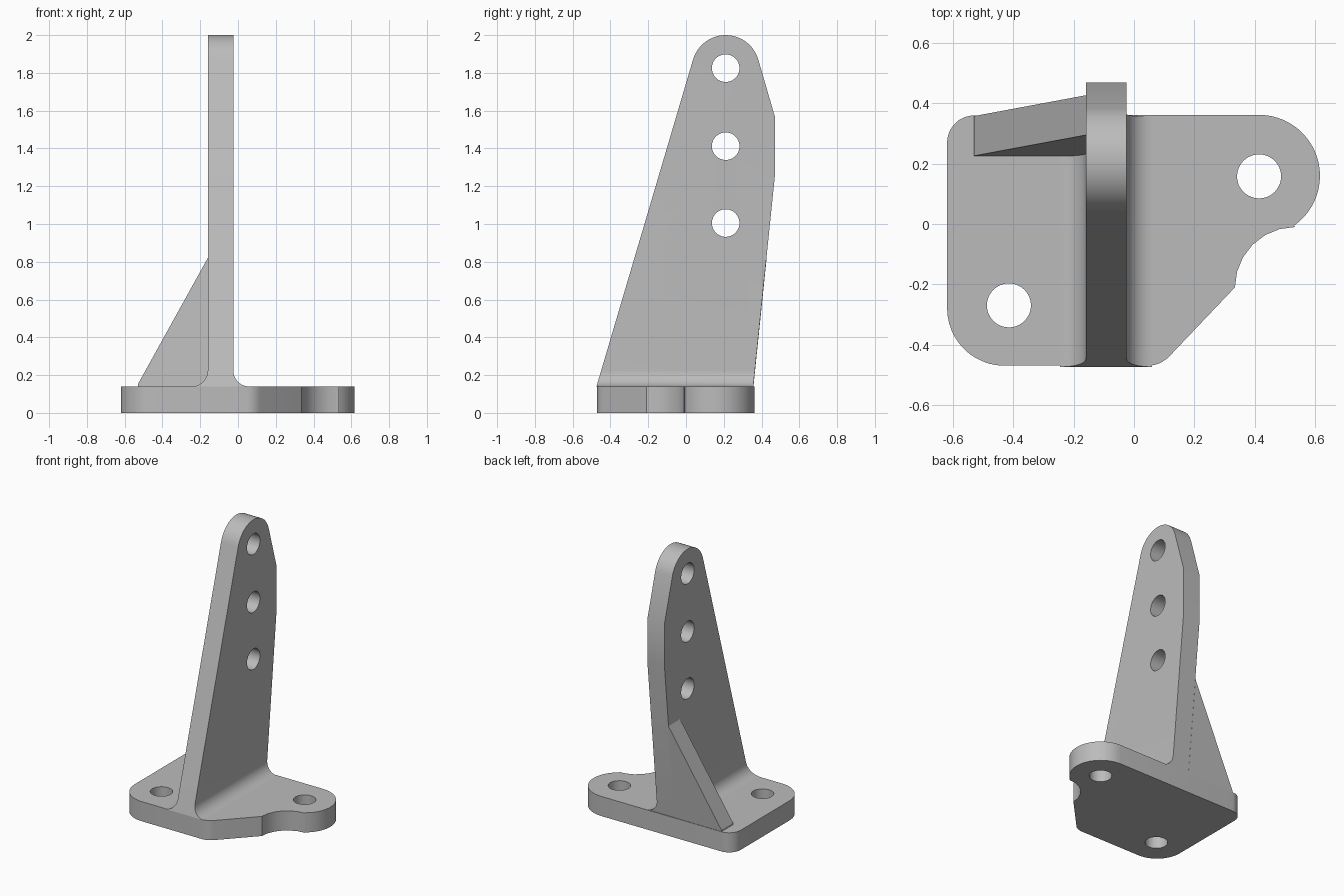
import bpy, bmesh
from math import cos, sin, radians
from mathutils import Vector

cube = bpy.data.objects.get("Cube")
if cube:
    bpy.data.objects.remove(cube, do_unlink=True)

grey = bpy.data.materials.new("satin grey")
grey.use_nodes = True
grey.diffuse_color = (0.5, 0.5, 0.5, 1)
grey.node_tree.nodes["Principled BSDF"].inputs["Base Color"].default_value = (0.5, 0.5, 0.5, 1)

PLATE_TOP = 0.14
WALL_LEFT, WALL_RIGHT = -0.025, -0.16


def arc(cx, cy, r, start, end, steps=12):
    """Points along an arc, angles in degrees."""
    angles = [radians(start + (end - start) * i / steps) for i in range(steps + 1)]
    return [(cx + r * cos(a), cy + r * sin(a)) for a in angles]


def prism(name, outline, axis, low, high):
    """Extrude a 2D outline along x, y or z."""
    place = {"x": lambda a, b, t: (t, a, b),
             "y": lambda a, b, t: (a, t, b),
             "z": lambda a, b, t: (a, b, t)}[axis]
    bm = bmesh.new()
    face = bm.faces.new([bm.verts.new(place(a, b, low)) for a, b in outline])
    grown = bmesh.ops.extrude_face_region(bm, geom=[face])["geom"]
    moved = [v for v in grown if isinstance(v, bmesh.types.BMVert)]
    bmesh.ops.translate(bm, verts=moved, vec=Vector(place(0, 0, high - low)))
    bmesh.ops.recalc_face_normals(bm, faces=bm.faces)
    mesh = bpy.data.meshes.new(name)
    bm.to_mesh(mesh)
    bm.free()
    mesh.materials.append(grey)
    obj = bpy.data.objects.new(name, mesh)
    bpy.context.collection.objects.link(obj)
    return obj


def activate(obj):
    bpy.ops.object.select_all(action="DESELECT")
    obj.select_set(True)
    bpy.context.view_layer.objects.active = obj


def combine(obj, cutter, operation):
    """Apply a boolean and discard the cutter."""
    activate(obj)
    mod = obj.modifiers.new("cut", "BOOLEAN")
    mod.object, mod.operation, mod.solver = cutter, operation, "EXACT"
    bpy.ops.object.modifier_apply(modifier=mod.name)
    bpy.data.objects.remove(cutter, do_unlink=True)


def drill(obj, centres, r, axis):
    for a, b in centres:
        hole = prism("hole_cutter", arc(a, b, r, 0, 352.5, 47), axis, -1, 1)
        combine(obj, hole, "DIFFERENCE")


# Base plate: rounded corners, bolt lobe on the left and a scalloped cut-out
outline = (arc(-0.43, -0.28, 0.19, 180, 270)
           + arc(0.045, -0.37, 0.1, 270, 315, 6)
           + arc(0.535, -0.21, 0.2, 180, 90, 6)
           + arc(0.415, 0.16, 0.202, -55, 90, 24)
           + arc(-0.53, 0.27, 0.09, 90, 180))
base_plate = prism("base_plate", outline, "z", 0, PLATE_TOP)
drill(base_plate, [(0.415, 0.158), (-0.415, -0.27)], 0.073, "z")

# Upright: side profile intersected with a wall section flared by fillets
profile = ([(-0.474, PLATE_TOP)]
           + arc(0.21, 1.82, 0.18, 163.4, 15.8, 24)
           + [(0.47, 1.57), (0.47, 1.25), (0.356, PLATE_TOP)])
upright = prism("upright", profile, "x", -0.5, 0.4)
R = 0.085
section = (arc(WALL_LEFT + R, PLATE_TOP + R, R, 270, 180)
           + [(WALL_LEFT, 2.1), (WALL_RIGHT, 2.1)]
           + arc(WALL_RIGHT - R, PLATE_TOP + R, R, 0, -90)
           + [(WALL_RIGHT - R, 0.1), (WALL_LEFT + R, 0.1)])
combine(upright, prism("section_cutter", section, "y", -1, 1), "INTERSECT")
drill(upright, [(0.21, z) for z in (1.825, 1.412, 1.005)], 0.073, "x")

# Gusset: triangular brace sheared to follow the leaning back edge
triangle = [(-0.53, PLATE_TOP), (WALL_RIGHT, PLATE_TOP), (WALL_RIGHT, 0.82),
            (-0.53, PLATE_TOP + 0.012)]
gusset = prism("gusset", triangle, "y", 0.225, 0.357)
for v in gusset.data.vertices:
    v.co.y += (v.co.z - PLATE_TOP) * 0.103

for part in (base_plate, upright, gusset):
    activate(part)
    bpy.ops.object.shade_smooth_by_angle(angle=radians(25))
